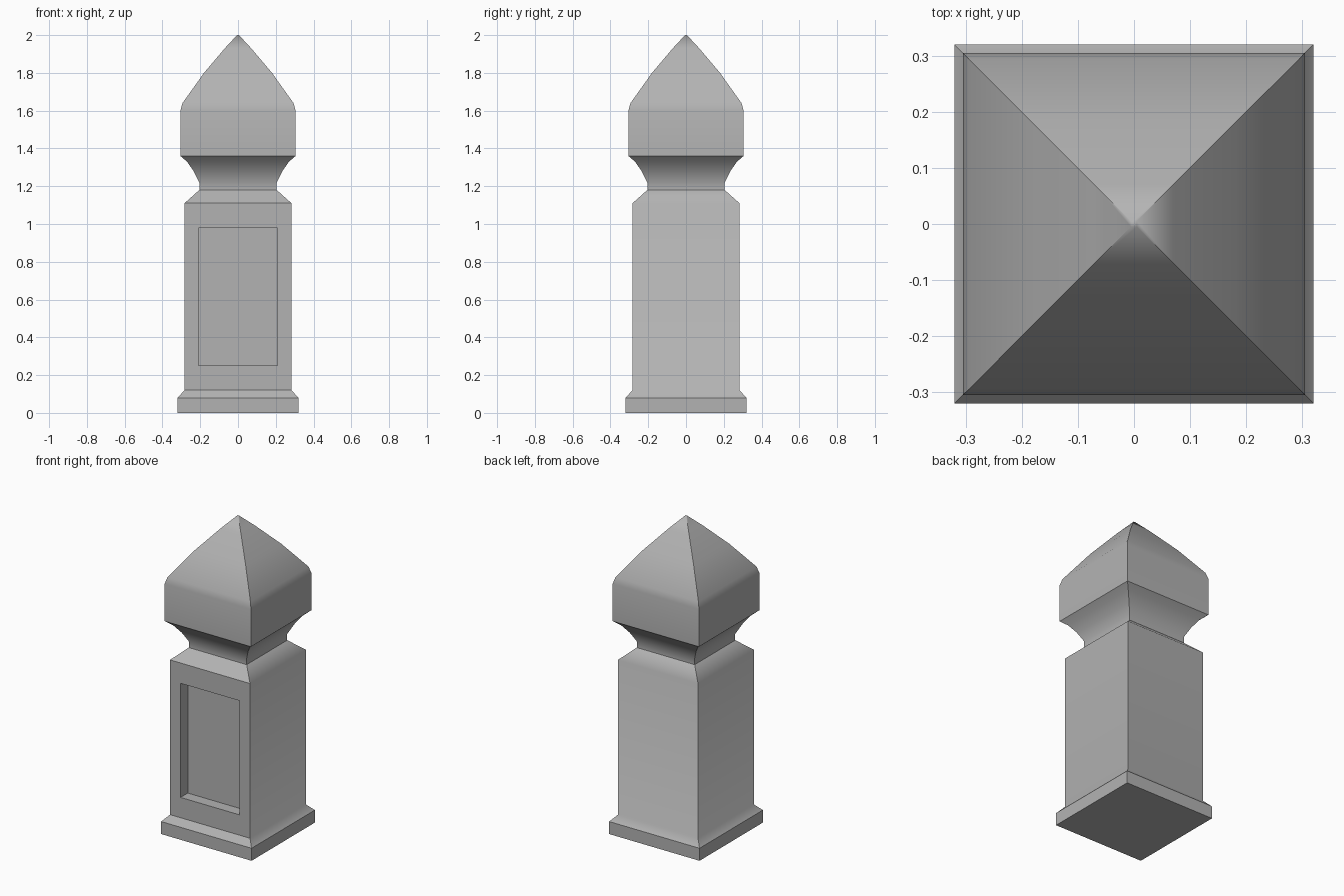
import bpy
import bmesh

cube = bpy.data.objects.get("Cube")
if cube:
    bpy.data.objects.remove(cube, do_unlink=True)

stone = bpy.data.materials.new("grey stone")
stone.use_nodes = True
GREY = (0.45, 0.45, 0.45, 1)
stone.diffuse_color = GREY
stone.node_tree.nodes["Principled BSDF"].inputs["Base Color"].default_value = GREY

CORNERS = [(-1, -1), (1, -1), (1, 1), (-1, 1)]


def bridge(bm, lower, upper):
    """Join two four-cornered rings; the first face is the front one."""
    return [bm.faces.new((lower[i], lower[(i + 1) % 4], upper[(i + 1) % 4], upper[i]))
            for i in range(4)]


def square_stack(bm, profile):
    """Stack square rings given as (half width, height)."""
    rings = [[bm.verts.new((x * r, y * r, z)) for x, y in CORNERS] for r, z in profile]
    walls = [bridge(bm, a, b) for a, b in zip(rings, rings[1:])]
    return rings, walls


def finish(bm, name, sharp_heights):
    """Smooth the faces, keeping corners and the named ledges crisp."""
    bmesh.ops.recalc_face_normals(bm, faces=bm.faces)
    for face in bm.faces:
        face.smooth = True
    for edge in bm.edges:
        a, b = (v.co.z for v in edge.verts)
        ledge = abs(a - b) < 0.001 and any(abs(a - h) < 0.001 for h in sharp_heights)
        if ledge or edge.calc_face_angle(0) > 0.87:
            edge.smooth = False
    mesh = bpy.data.meshes.new(name)
    bm.to_mesh(mesh)
    bm.free()
    mesh.materials.append(stone)
    obj = bpy.data.objects.new(name, mesh)
    bpy.context.collection.objects.link(obj)
    return obj


# Post: plinth, shaft and sloping shoulder
bm = bmesh.new()
rings, walls = square_stack(bm, [(0.32, 0), (0.32, 0.08), (0.283, 0.12),
                                 (0.283, 1.11), (0.205, 1.18)])
bm.faces.new(rings[0][::-1])

# Recessed panel in the front of the shaft
bm.faces.remove(walls[2][0])
outer = [rings[2][0], rings[2][1], rings[3][1], rings[3][0]]
rim, floor = ([bm.verts.new((x, y, z)) for x, z in
               [(-0.208, 0.25), (0.208, 0.25), (0.208, 0.98), (-0.208, 0.98)]]
              for y in (-0.283, -0.21))
bridge(bm, outer, rim)
bridge(bm, rim, floor)
bm.faces.new(floor)
for a, b in (rings[2][:2], rings[3][:2]):
    bm.edges.get((a, b)).smooth = False
finish(bm, "post", [0.08])

# Finial: flared neck and pointed square cap
bm = bmesh.new()
rings, walls = square_stack(bm, [(0.205, 1.18), (0.205, 1.22), (0.235, 1.28),
                                 (0.27, 1.33), (0.305, 1.36), (0.305, 1.6),
                                 (0.294, 1.64), (0.18, 1.8), (0.07, 1.93), (0.005, 2)])
bm.faces.new(rings[-1])
finish(bm, "finial", [1.36])
